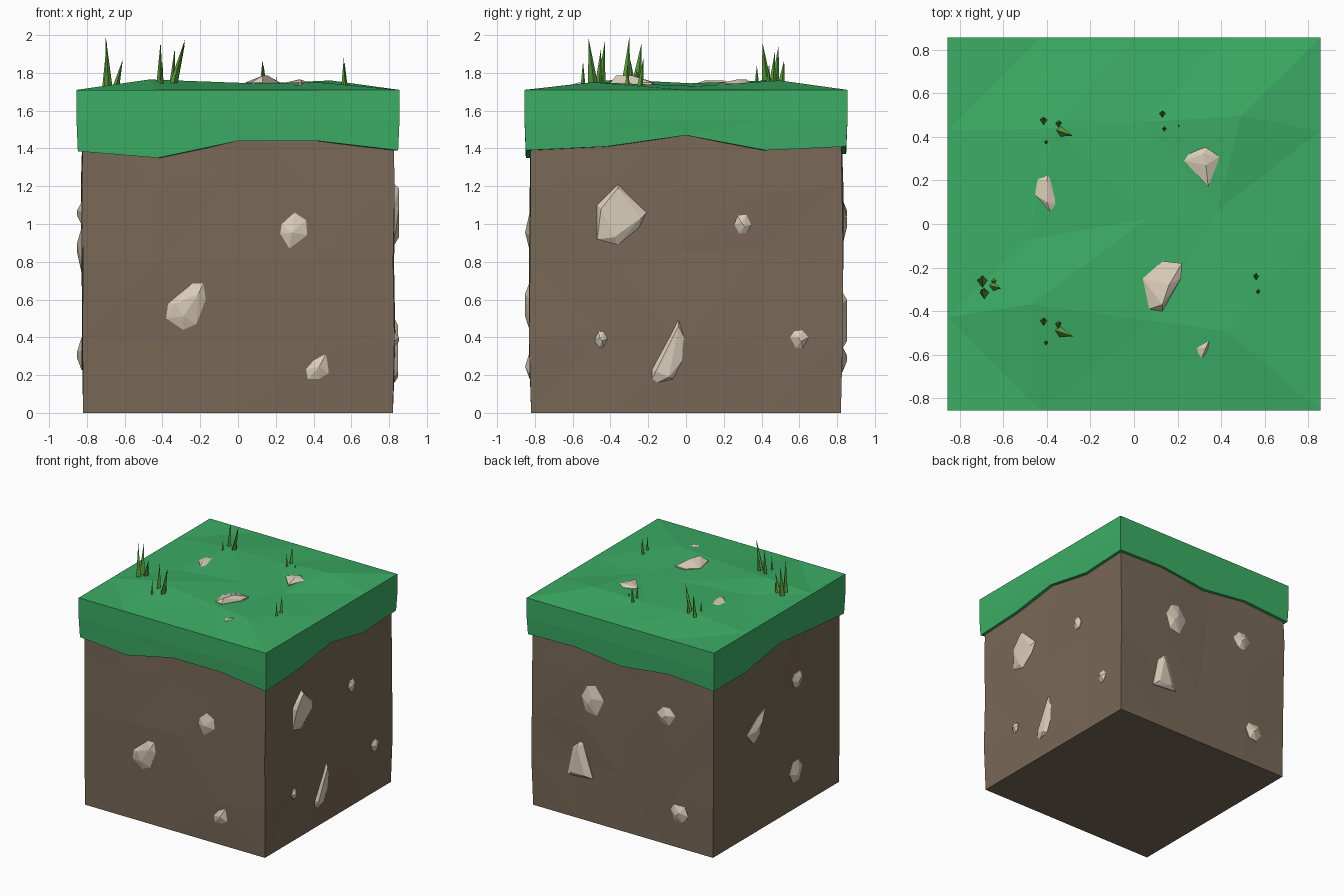
import bpy, bmesh, math, random
from mathutils import Vector

if "Cube" in bpy.data.objects:
    bpy.data.objects.remove(bpy.data.objects["Cube"])

random.seed(4)


def material(name, rgb):
    m = bpy.data.materials.new(name)
    m.diffuse_color = (*rgb, 1)
    m.use_nodes = True
    m.node_tree.nodes["Principled BSDF"].inputs["Base Color"].default_value = m.diffuse_color
    return m


GRASS = material("grass_green", (0.045, 0.42, 0.13))
BLADE = material("blade_green", (0.11, 0.36, 0.05))
DIRT = material("dirt_brown", (0.19, 0.14, 0.095))
STONE = material("stone_beige", (0.70, 0.61, 0.48))


def finish(bm, name, mat):
    bmesh.ops.recalc_face_normals(bm, faces=bm.faces)
    me = bpy.data.meshes.new(name)
    bm.to_mesh(me)
    bm.free()
    me.materials.append(mat)
    ob = bpy.data.objects.new(name, me)
    bpy.context.collection.objects.link(ob)
    return ob


# Dirt block: gridded cube with slightly bumpy sides
H, TOP = 0.82, 1.6
bm = bmesh.new()
bmesh.ops.create_cube(bm, size=1)
bmesh.ops.subdivide_edges(bm, edges=bm.edges[:], cuts=3, use_grid_fill=True)
for v in bm.verts:
    x, y, z = v.co.x * 2, v.co.y * 2, (v.co.z + 0.5) * TOP
    v.co = (x * H, y * H, z)
    if 0.1 < z < TOP - 0.1:
        on_x, on_y = abs(x) > 0.99, abs(y) > 0.99
        if on_x:
            v.co.x += math.copysign(random.uniform(-0.008, 0.014), x)
        if on_y:
            v.co.y += math.copysign(random.uniform(-0.008, 0.014), y)
        if on_x != on_y:
            v.co.z += random.uniform(-0.07, 0.07)
            if on_x:
                v.co.y += random.uniform(-0.07, 0.07)
            else:
                v.co.x += random.uniform(-0.07, 0.07)
bmesh.ops.triangulate(bm, faces=bm.faces[:])
finish(bm, "dirt_block", DIRT)

# Turf cap: bumpy top, straight walls, wavy lower edge with a thin inward lip
G = 0.855
EDGE = {"front": (1.385, 1.35, 1.44, 1.44, 1.39), "right": (1.39, 1.41, 1.47, 1.39, 1.41),
        "back": (1.39, 1.42, 1.37, 1.42, 1.41), "left": (1.385, 1.42, 1.46, 1.39, 1.39)}
BUMP = ((0.055, 0.035, 0.04), (0.03, 0.035, 0.02), (0.05, 0.03, 0.05))


def hem(i, j):
    side = "front" if j == 0 else "back" if j == 4 else "left" if i == 0 else "right"
    return EDGE[side][i if j in (0, 4) else j]


bm = bmesh.new()
grid = {}
for i in range(5):
    for j in range(5):
        inner = 0 < i < 4 and 0 < j < 4
        p = Vector(((i - 2) / 2 * G, (j - 2) / 2 * G, 1.71))
        if inner:
            p += Vector((random.uniform(-0.08, 0.08), random.uniform(-0.08, 0.08), BUMP[j - 1][i - 1]))
        grid[i, j] = bm.verts.new(p)
for i in range(4):
    for j in range(4):
        bm.faces.new([grid[i, j], grid[i + 1, j], grid[i + 1, j + 1], grid[i, j + 1]])
ring = ([(i, 0) for i in range(4)] + [(4, j) for j in range(4)]
        + [(i, 4) for i in range(4, 0, -1)] + [(0, j) for j in range(4, 0, -1)])
rows = [[grid[k] for k in ring]]
for radius, height in ((G, lambda k: 1.55), (0.848, lambda k: hem(*k)), (0.79, lambda k: hem(*k))):
    rows.append([bm.verts.new(((i - 2) / 2 * radius, (j - 2) / 2 * radius, height((i, j)))) for i, j in ring])
for a, b in zip(rows, rows[1:]):
    for n in range(16):
        m = (n + 1) % 16
        bm.faces.new([a[n], a[m], b[m], b[n]])
bmesh.ops.triangulate(bm, faces=bm.faces[:])
finish(bm, "turf_cap", GRASS)

# Faceted stones: hull of an outline sunk into a face plus a few raised points
PLACE = {
    "front": lambda u, v, d: (u, -H - d, v), "back": lambda u, v, d: (u, H + d, v),
    "right": lambda u, v, d: (H + d, u, v), "left": lambda u, v, d: (-H - d, u, v),
    "top": lambda u, v, d: (u, v, 1.735 + d)}


def stone(name, side, outline, raised, peak=0.032, rim=0.008):
    bm = bmesh.new()
    pts = [(u, v, d) for u, v in outline for d in (-0.04, rim)] + [(u, v, peak) for u, v in raised]
    for p in pts:
        bm.verts.new(PLACE[side](*p))
    res = bmesh.ops.convex_hull(bm, input=bm.verts[:])
    bmesh.ops.delete(bm, geom=[g for g in res["geom_interior"] if isinstance(g, bmesh.types.BMVert)],
                     context='VERTS')
    finish(bm, name, STONE)


def pebble(name, side, u, v, w, h, n=6, taper=0.0):
    out = []
    for k in range(n):
        a = math.tau * (k + random.uniform(-0.2, 0.2)) / n
        out.append((u + w / 2 * math.cos(a) * (1 - taper * math.sin(a)), v + h / 2 * math.sin(a)))
    stone(name, side, out, [(u - w * 0.08, v + h * 0.08), (u + w * 0.1, v - h * 0.1)])


stone("front_stone_1", "front", [(0.22, 0.95), (0.23, 1.0), (0.30, 1.06), (0.36, 1.02), (0.37, 0.94), (0.27, 0.86)],
      [(0.285, 0.955)])
stone("front_stone_2", "front", [(-0.38, 0.50), (-0.37, 0.58), (-0.24, 0.69), (-0.18, 0.69), (-0.17, 0.60),
                                 (-0.22, 0.47), (-0.29, 0.44)], [(-0.33, 0.58), (-0.21, 0.63), (-0.29, 0.51)])
stone("front_stone_3", "front", [(0.36, 0.23), (0.40, 0.28), (0.47, 0.32), (0.48, 0.21), (0.43, 0.18), (0.37, 0.18)],
      [(0.43, 0.245)])
stone("right_stone_1", "right", [(-0.47, 0.92), (-0.47, 1.10), (-0.36, 1.21), (-0.21, 1.06), (-0.25, 0.98),
                                 (-0.36, 0.89)], [(-0.45, 1.08), (-0.36, 1.19), (-0.24, 1.03), (-0.38, 0.93)])
stone("right_stone_2", "right", [(-0.18, 0.18), (-0.18, 0.23), (-0.04, 0.50), (0.0, 0.38), (-0.01, 0.29),
                                 (-0.07, 0.18), (-0.15, 0.16)], [(-0.04, 0.46), (-0.16, 0.22), (-0.09, 0.19)], 0.028)
for n, (u, v, w, h) in enumerate(((0.30, 1.0, 0.09, 0.11), (-0.45, 0.39, 0.07, 0.09), (0.60, 0.39, 0.10, 0.10)), 3):
    pebble(f"right_stone_{n}", "right", u, v, w, h)
pebble("back_stone_1", "back", 0.28, 1.01, 0.22, 0.28)
pebble("back_stone_2", "back", -0.40, 1.06, 0.17, 0.15)
stone("back_stone_3", "back", [(0.27, 0.36), (0.50, 0.34), (0.45, 0.58), (0.39, 0.64), (0.36, 0.63)],
      [(0.40, 0.60), (0.45, 0.38), (0.33, 0.38)])
pebble("back_stone_4", "back", -0.52, 0.29, 0.16, 0.16)
pebble("left_stone_1", "left", -0.27, 1.06, 0.14, 0.14)
stone("left_stone_2", "left", [(0.39, 0.84), (0.30, 0.74), (0.22, 0.80), (0.15, 0.98), (0.25, 0.94)],
      [(0.28, 0.85), (0.22, 0.90)])
pebble("left_stone_3", "left", -0.25, 0.31, 0.17, 0.19)
stone("top_stone_1", "top", [(-0.465, 0.14), (-0.46, 0.21), (-0.39, 0.245), (-0.37, 0.21), (-0.35, 0.09),
                             (-0.38, 0.05)], [(-0.40, 0.10), (-0.40, 0.2)], 0.025)
stone("top_stone_2", "top", [(0.23, 0.29), (0.25, 0.32), (0.33, 0.355), (0.395, 0.31), (0.34, 0.17)],
      [(0.32, 0.32), (0.33, 0.27)], 0.03)
stone("top_stone_3", "top", [(0.04, -0.25), (0.13, -0.17), (0.22, -0.18), (0.215, -0.25), (0.13, -0.40),
                             (0.07, -0.39)], [(0.13, -0.37), (0.16, -0.28)], 0.05, 0.015)
stone("top_stone_4", "top", [(0.28, -0.57), (0.36, -0.505), (0.34, -0.58), (0.31, -0.615)], [(0.33, -0.565)], 0.015, 0.0)

# Grass blades: slim four-sided spikes, each with base x, y, tip x, y, z and width
TUFT_A = [(-0.695, -0.265, -0.695, -0.235, 1.96, 0.05), (-0.685, -0.32, -0.70, -0.30, 1.99, 0.045),
          (-0.65, -0.285, -0.61, -0.295, 1.87, 0.04), (-0.645, -0.265, -0.63, -0.26, 1.82, 0.03)]
TUFT_B = [(-0.415, -0.45, -0.41, -0.43, 1.965, 0.04), (-0.35, -0.465, -0.335, -0.45, 1.93, 0.035),
          (-0.35, -0.49, -0.28, -0.515, 1.98, 0.05), (-0.405, -0.545, -0.40, -0.545, 1.86, 0.025)]
TUFT_C = [(x, y + 0.92, tx, ty + 0.92, z - 0.02, w) for x, y, tx, ty, z, w in TUFT_B]
TUFT_D = [(0.13, 0.50, 0.13, 0.52, 1.87, 0.035), (0.14, 0.435, 0.135, 0.44, 1.85, 0.025),
          (0.205, 0.45, 0.205, 0.45, 1.78, 0.015)]
TUFT_E = [(0.56, -0.245, 0.56, -0.225, 1.88, 0.03), (0.57, -0.31, 0.565, -0.31, 1.85, 0.025)]
for n, tuft in enumerate((TUFT_A, TUFT_B, TUFT_C, TUFT_D, TUFT_E), 1):
    bm = bmesh.new()
    for x, y, tx, ty, z, w in tuft:
        tip = bm.verts.new((tx, ty, z))
        base = [bm.verts.new((x + w / 2 * c, y + w * 0.6 * s, 1.71))
                for c, s in ((1, 0.2), (0, 1), (-1, 0.2), (0, -1))]
        bm.faces.new(base)
        for k in range(4):
            bm.faces.new([base[k], base[(k + 1) % 4], tip])
    finish(bm, f"grass_tuft_{n}", BLADE)
